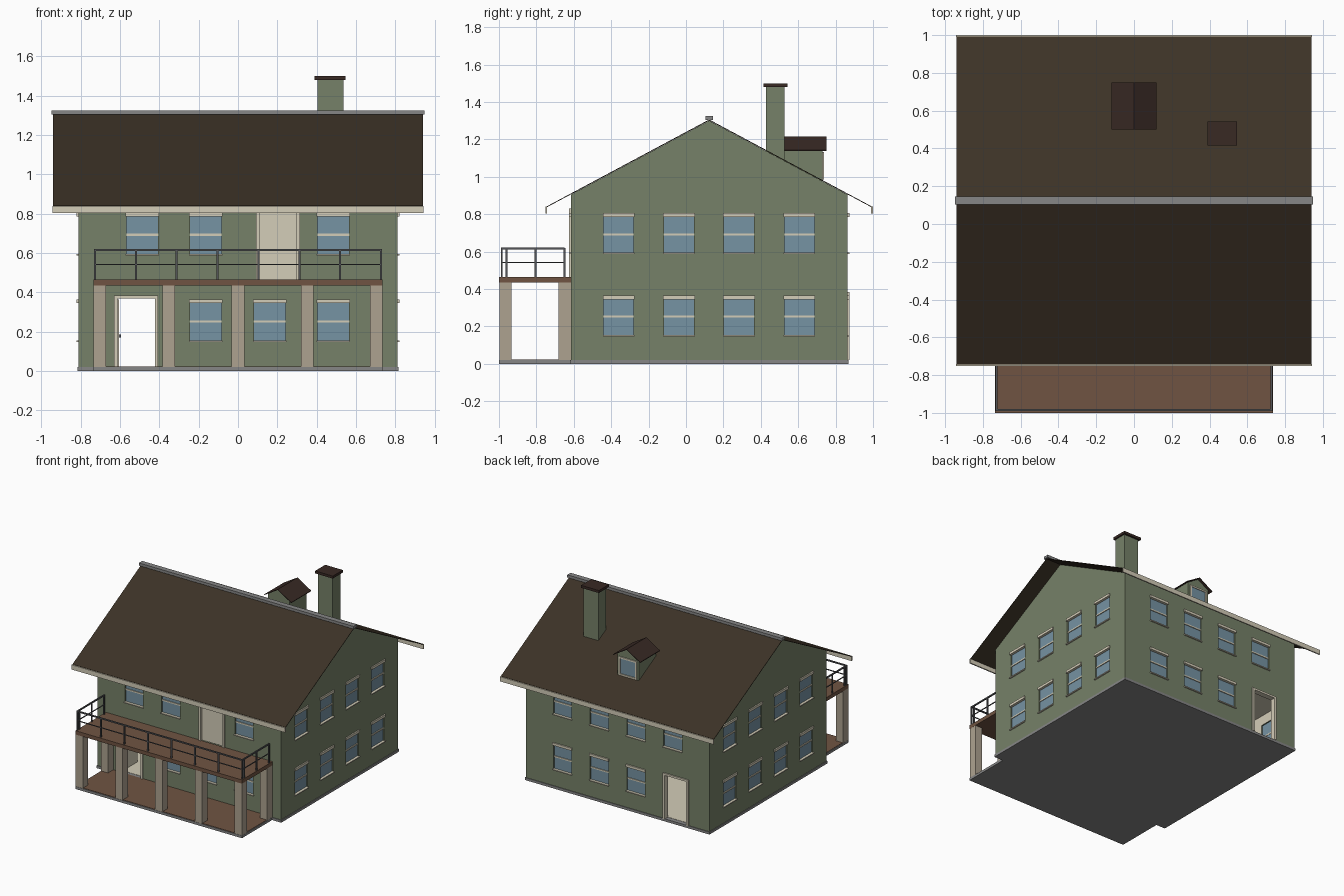
import bpy
import bmesh

default_cube = bpy.data.objects.get("Cube")
if default_cube:
    bpy.data.objects.remove(default_cube, do_unlink=True)


def material(name, *srgb):
    """Flat colour given as 0-255 display values, stored as linear."""
    linear = [((c / 255 + 0.055) / 1.055) ** 2.4 for c in srgb]
    mat = bpy.data.materials.new(name)
    mat.use_nodes = True
    mat.diffuse_color = (*linear, 1)
    mat.node_tree.nodes["Principled BSDF"].inputs["Base Color"].default_value = (*linear, 1)
    return mat


GREEN = material("wall_green", 118, 129, 104)
CREAM = material("trim_cream", 212, 205, 184)
GLASS = material("window_blue", 118, 147, 163)
ROOF = material("roof_brown", 60, 50, 38)
CAP = material("dark_red_brown", 56, 41, 36)
GREY = material("concrete_grey", 134, 134, 134)
DECK = material("deck_brown", 112, 84, 66)
TAN = material("column_tan", 174, 162, 144)
METAL = material("rail_grey", 84, 85, 88)

parts = {}          # part name -> (bmesh, material)


def part(name, mat):
    return parts.setdefault(name, (bmesh.new(), mat))[0]


def box(name, mat, x, y, z):
    """Box between the (low, high) pairs x, y and z, added to a part."""
    bm = part(name, mat)
    for v in bmesh.ops.create_cube(bm, size=1)["verts"]:
        v.co = [(lo + hi) / 2 + c * (hi - lo) for c, (lo, hi) in zip(v.co, (x, y, z))]


def prism(name, mat, profile, ends, along_y=False):
    """Profile (side, z) pulled along x, or along y."""
    bm = part(name, mat)
    rings = [[bm.verts.new((s, e, z) if along_y else (e, s, z)) for s, z in profile]
             for e in ends]
    bm.faces.new(rings[0])
    bm.faces.new(rings[1])
    for i in range(len(profile)):
        bm.faces.new((rings[0][i - 1], rings[0][i], rings[1][i], rings[1][i - 1]))


def wall_box(name, mat, side, u, d, z):
    """Box on a wall: u runs along the wall, d is the distance outward."""
    if side in ("front", "back"):
        sign, face = (-1, -FRONT) if side == "front" else (1, BACK)
        box(name, mat, u, sorted(sign * (face + k) for k in d), z)
    else:
        sign = 1 if side == "left" else -1
        box(name, mat, sorted(sign * (HALF + k) for k in d), u, z)


HALF, FRONT, BACK, RIDGE = 0.81, -0.615, 0.863, 0.124
FLOOR, EAVE, PEAK, THICK = 0.02, 0.905, 1.3, 0.03
SLOPE = (PEAK - EAVE) / (RIDGE - FRONT)


def house_profile(inset, bottom):
    top = PEAK - inset
    eave = top - SLOPE * (RIDGE - FRONT - inset)
    return [(FRONT + inset, bottom), (BACK - inset, bottom), (BACK - inset, eave),
            (RIDGE, top), (FRONT + inset, eave)]


# Wall shell and the room space inside it
prism("walls", GREEN, house_profile(0, FLOOR), (-HALF, HALF))
prism("room_cutter", CREAM, house_profile(THICK, 0), (THICK - HALF, HALF - THICK))

# Foundation, floors and porch
box("foundation", GREY, (-0.815, 0.815), (-0.62, 0.868), (0, FLOOR))
box("porch_slab", GREY, (-0.735, 0.735), (-1, -0.62), (0, FLOOR))
box("porch_floor", DECK, (-0.73, 0.73), (-0.995, -0.615), (FLOOR, 0.023))
box("ground_floor", CREAM, (-0.78, 0.78), (-0.585, 0.833), (FLOOR, 0.022))
box("upper_floor", CREAM, (-0.79, 0.79), (-0.595, 0.843), (0.43, 0.46))


def window(side, u, z):
    span = (u - 0.08, u + 0.08)
    wide = (u - 0.085, u + 0.085)
    wall_box("opening_cutter", CREAM, side, span, (-0.05, 0.05), (z, z + 0.2))
    wall_box("window_glass", GLASS, side, span, (-0.02, -0.01), (z, z + 0.2))
    wall_box("window_bars", CREAM, side, span, (-0.022, -0.004), (z + 0.095, z + 0.106))
    wall_box("window_headers", CREAM, side, wide, (-0.01, 0.01), (z + 0.193, z + 0.213))
    wall_box("window_sills", CREAM, side, wide, (-0.01, 0.011), (z - 0.005, z + 0.003))


def doorway(side, u, z):
    """Opening lined with two jambs and a lintel."""
    top, depth = z + 0.365, (-0.034, 0.01)
    wall_box("opening_cutter", CREAM, side, (u - 0.105, u + 0.105), (-0.05, 0.05),
             (z - 0.005, top - 0.005))
    for s in (-1, 1):
        wall_box("door_frames", CREAM, side, sorted((u + s * 0.095, u + s * 0.112)),
                 depth, (z, top))
    wall_box("door_frames", CREAM, side, (u - 0.112, u + 0.112), depth, (top - 0.016, top))


# Windows and doors: four bays by two storeys on every wall
FRONT_BAYS = (-0.487, -0.163, 0.161, 0.485)
SIDE_BAYS = (-0.36, -0.037, 0.284, 0.606)
DOOR_X, BALCONY_DOOR_X, BALCONY_Z = -0.518, 0.203, 0.465
for side in ("front", "back", "left", "right"):
    bays = FRONT_BAYS if side in ("front", "back") else SIDE_BAYS
    for z in (0.152, 0.592):
        for i, u in enumerate(bays):
            lower_door = bays is FRONT_BAYS and i == 0 and z < 0.5
            balcony_door = side == "front" and i == 2 and z > 0.5
            if not (lower_door or balcony_door):
                window(side, u, z)
for side in ("front", "back"):
    doorway(side, DOOR_X, FLOOR)
doorway("front", BALCONY_DOOR_X, BALCONY_Z)
wall_box("balcony_door", CREAM, "front", (BALCONY_DOOR_X - 0.1, BALCONY_DOOR_X + 0.1),
         (-0.025, -0.01), (BALCONY_Z, 0.82))
# Front door standing open into the room
box("open_front_door", CREAM, (-0.615, -0.605), (-0.58, -0.4), (0.023, 0.365))
box("door_handle", METAL, (-0.605, -0.595), (-0.43, -0.415), (0.17, 0.185))

# Main roof, ridge cap and fascia boards
SLAB = 0.005


def roof_profile(centre, half_width, peak, slope):
    low = peak - slope * half_width
    return [(centre - half_width, low), (centre, peak), (centre + half_width, low),
            (centre + half_width, low + SLAB), (centre, peak + SLAB),
            (centre - half_width, low + SLAB)]


prism("main_roof", ROOF, roof_profile(RIDGE, 0.868, PEAK + 0.001, SLOPE), (-0.94, 0.94))
box("ridge_cap", GREY, (-0.947, 0.947), (RIDGE - 0.021, RIDGE + 0.021), (1.304, 1.325))
for s in (-1, 1):
    y = RIDGE + s * 0.871
    box("fascia_boards", CREAM, (-0.942, 0.942), (y - 0.005, y + 0.005), (0.803, 0.84))

# Chimney
box("chimney", GREEN, (0.405, 0.535), (0.427, 0.527), (1.0, 1.485))
box("chimney_cap", CAP, (0.39, 0.546), (0.415, 0.542), (1.48, 1.5))

# Dormer on the back slope
prism("dormer_body", GREEN, [(-0.095, 0.93), (0.095, 0.93), (0.095, 1.15),
                             (0, 1.208), (-0.095, 1.15)], (0.515, 0.73), along_y=True)
prism("dormer_roof", CAP, roof_profile(0, 0.12, 1.21, 0.6), (0.5, 0.75), along_y=True)
box("dormer_glass", GLASS, (-0.065, 0.065), (0.725, 0.733), (1.0, 1.12))
for s in (-1, 1):
    box("dormer_frame", CREAM, sorted((s * 0.065, s * 0.078)), (0.725, 0.738), (0.985, 1.133))
for z in (0.985, 1.12):
    box("dormer_frame", CREAM, (-0.078, 0.078), (0.725, 0.738), (z, z + 0.013))

# Balcony deck and columns
box("balcony_deck", DECK, (-0.735, 0.735), (-1, FRONT), (0.435, BALCONY_Z))
for i in range(-2, 3):
    x = i * 0.351
    rows = (-0.965, -0.648) if abs(i) == 2 else (-0.965,)
    for y in rows:
        box("columns", TAN, (x - 0.032, x + 0.032), (y - 0.033, y + 0.033), (FLOOR, 0.435))

# Balcony railing: front posts, side posts, then top and middle rails
R, RAIL_X, RAIL_Y, RAIL_END = 0.005, 0.727, -0.985, -0.65
post_z = (BALCONY_Z, 0.62)
for i in range(8):
    x = -RAIL_X + i * 2 * RAIL_X / 7
    box("railing", METAL, (x - R, x + R), (RAIL_Y - R, RAIL_Y + R), post_z)
for s in (-1, 1):
    x = s * RAIL_X
    for y in (-0.96, -0.805, RAIL_END):
        box("railing", METAL, (x - R, x + R), (y - R, y + R), post_z)
for z, r in ((0.616, 0.005), (0.541, 0.003)):
    level = (z - r, z + r)
    box("railing", METAL, (-RAIL_X, RAIL_X), (RAIL_Y - r, RAIL_Y + r), level)
    for s in (-1, 1):
        x = s * RAIL_X
        box("railing", METAL, (x - r, x + r), (RAIL_Y, RAIL_END), level)

# Turn the collected parts into objects
objects = {}
for name, (bm, mat) in parts.items():
    bmesh.ops.recalc_face_normals(bm, faces=bm.faces[:])
    mesh = bpy.data.meshes.new(name)
    bm.to_mesh(mesh)
    bm.free()
    mesh.materials.append(mat)
    objects[name] = bpy.data.objects.new(name, mesh)
    bpy.context.scene.collection.objects.link(objects[name])

# Hollow the walls and cut the openings
walls = objects["walls"]
bpy.context.view_layer.objects.active = walls
for name in ("room_cutter", "opening_cutter"):
    cut = walls.modifiers.new(name, "BOOLEAN")
    cut.operation, cut.solver, cut.object = "DIFFERENCE", "EXACT", objects[name]
    bpy.ops.object.modifier_apply(modifier=cut.name)
    bpy.data.objects.remove(objects[name], do_unlink=True)

# Inner wall faces are cream, outer faces green
walls.data.materials.clear()
for mat in (GREEN, CREAM):
    walls.data.materials.append(mat)
for face in walls.data.polygons:
    x, y, z = face.center
    depth = min(HALF - abs(x), y - FRONT, BACK - y, PEAK - SLOPE * abs(y - RIDGE) - z)
    face.material_index = int(depth > 0.01 + THICK / 3 and z > FLOOR + 0.001)
